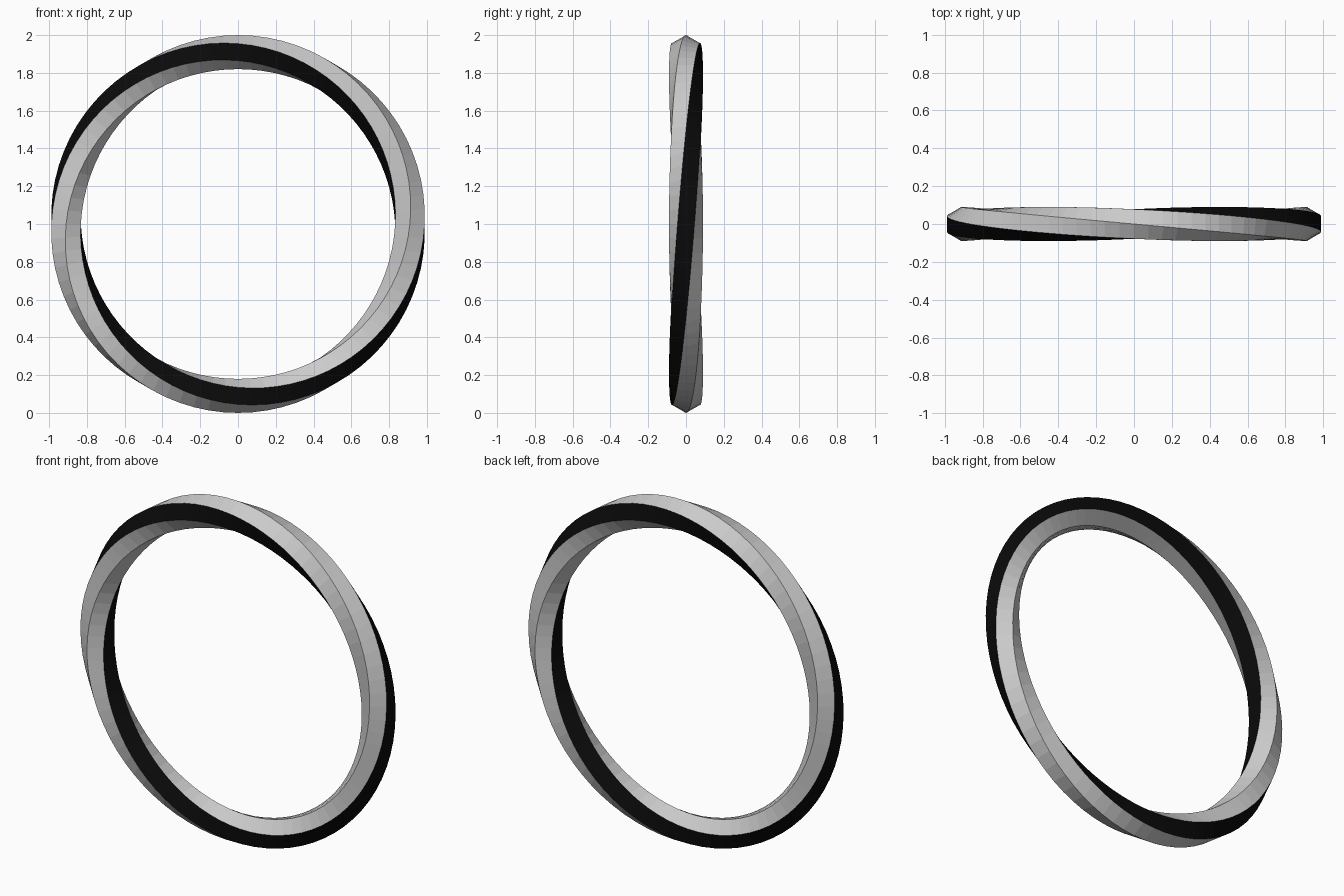
import bpy, bmesh
from math import sin, cos, pi

if "Cube" in bpy.data.objects:
    bpy.data.objects.remove(bpy.data.objects["Cube"])

RING_R, TUBE_R = 0.91, 0.09   # ring radius, hexagon radius
SEGMENTS, SIDES = 80, 6

def material(name, value):
    m = bpy.data.materials.new(name)
    m.diffuse_color = (value, value, value, 1)
    m.use_nodes = True
    m.node_tree.nodes["Principled BSDF"].inputs["Base Color"].default_value = m.diffuse_color
    return m

# Hexagonal bar bent into an upright ring with one full twist
bm = bmesh.new()
loops = []
for i in range(SEGMENTS):
    t = 2 * pi * i / SEGMENTS
    loop = []
    for k in range(SIDES):
        a = 2 * pi * k / SIDES - t
        r = RING_R + TUBE_R * cos(a)
        loop.append(bm.verts.new((r * sin(t), TUBE_R * sin(a), 1 + r * cos(t))))
    loops.append(loop)

# Skin between hexagons; two opposite sides are black bands
for i in range(SEGMENTS):
    p, q = loops[i], loops[(i + 1) % SEGMENTS]
    for k in range(SIDES):
        n = (k + 1) % SIDES
        f = bm.faces.new((p[k], p[n], q[n], q[k]))
        f.material_index = 1 if k in (1, 4) else 0
bmesh.ops.recalc_face_normals(bm, faces=bm.faces)

mesh = bpy.data.meshes.new("twisted_ring")
bm.to_mesh(mesh)
bm.free()
mesh.materials.append(material("grey", 0.8))
mesh.materials.append(material("black", 0.003))
ring = bpy.data.objects.new("twisted_ring", mesh)
bpy.context.collection.objects.link(ring)
